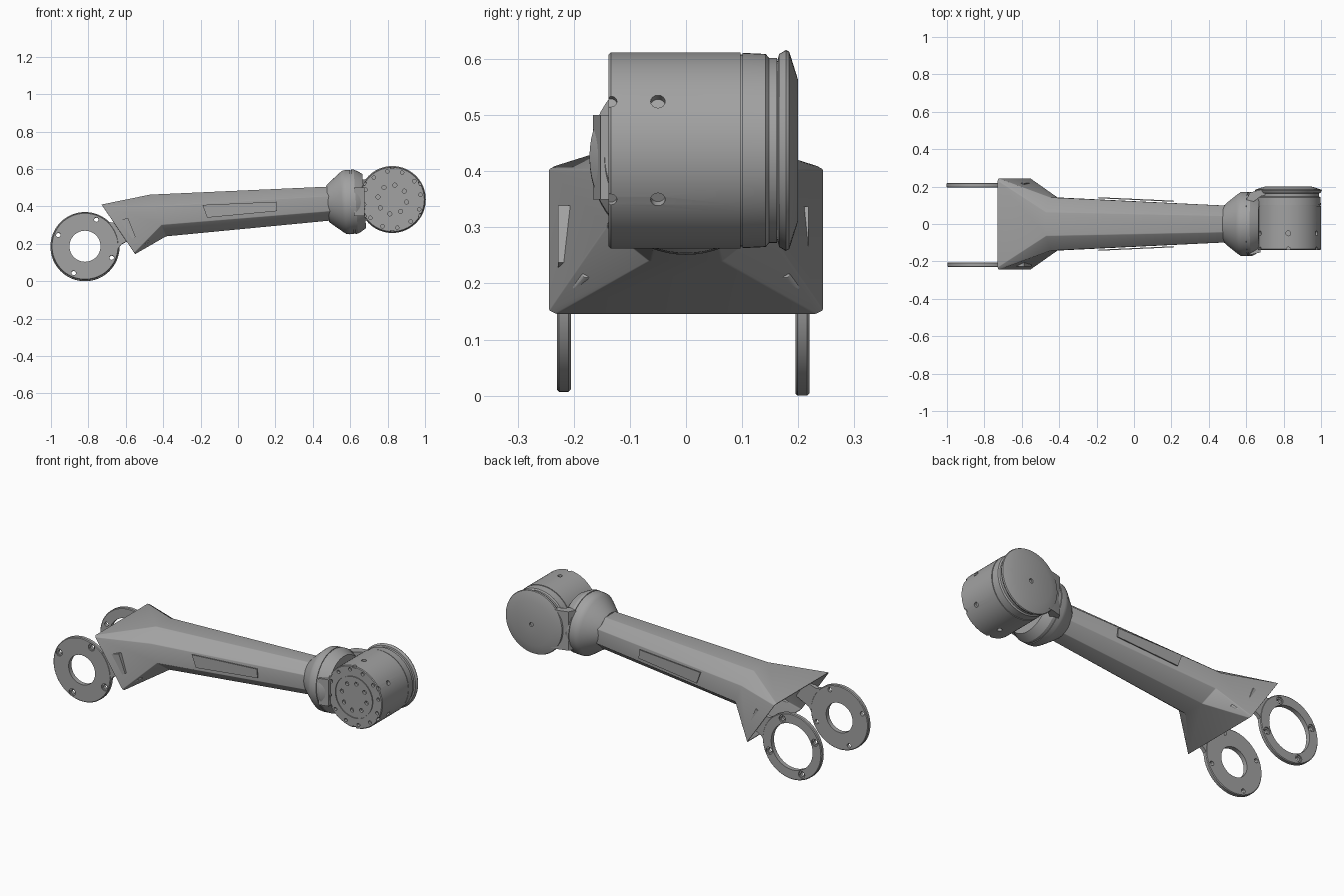
import bpy, bmesh
from math import cos, sin, pi, radians
from mathutils import Vector, Matrix

cube = bpy.data.objects.get("Cube")
if cube:
    bpy.data.objects.remove(cube)

grey = bpy.data.materials.new("machined_grey")
grey.use_nodes = True
tone = (0.36, 0.36, 0.36, 1)
grey.diffuse_color = tone
bsdf = next(n for n in grey.node_tree.nodes if n.type == 'BSDF_PRINCIPLED')
bsdf.inputs["Base Color"].default_value = tone
parts = []
Y = Vector((0, 1, 0))


def finish(name, bm):
    bmesh.ops.recalc_face_normals(bm, faces=bm.faces)
    mesh = bpy.data.meshes.new(name)
    bm.to_mesh(mesh)
    bm.free()
    mesh.materials.append(grey)
    ob = bpy.data.objects.new(name, mesh)
    bpy.context.collection.objects.link(ob)
    parts.append(ob)
    return ob


def bake(ob):
    bpy.context.view_layer.update()
    graph = bpy.context.evaluated_depsgraph_get()
    ob.data = bpy.data.meshes.new_from_object(ob.evaluated_get(graph))
    ob.modifiers.clear()


def lathe(name, profile, origin, axis, closed=False, seg=64):
    """Revolve (radius, height) points about an axis."""
    bm = bmesh.new()
    frame = Matrix.Translation(origin) @ axis.to_track_quat('Z', 'Y').to_matrix().to_4x4()
    vs = [bm.verts.new((r, 0, h)) for r, h in profile]
    pairs = list(zip(vs, vs[1:])) + ([(vs[-1], vs[0])] if closed else [])
    edges = [bm.edges.new(p) for p in pairs]
    bmesh.ops.spin(bm, geom=vs + edges, cent=(0, 0, 0), axis=(0, 0, 1),
                   angle=2 * pi, steps=seg, use_duplicate=False)
    bmesh.ops.remove_doubles(bm, verts=bm.verts, dist=0.0002)
    bm.transform(frame)
    return finish(name, bm)


def prism(name, outline, low, high, place):
    """Extrude a 2D outline; place(a, b, h) gives the 3D point."""
    bm = bmesh.new()
    face = bm.faces.new([bm.verts.new(place(a, b, low)) for a, b in outline])
    ext = bmesh.ops.extrude_face_region(bm, geom=[face])
    shift = Vector(place(0, 0, high)) - Vector(place(0, 0, low))
    bmesh.ops.translate(bm, vec=shift, verts=[v for v in ext['geom'] if isinstance(v, bmesh.types.BMVert)])
    return finish(name, bm)


def drill(ob, spots, axes, radius, length):
    """Cut round holes centred on the given spots."""
    bm = bmesh.new()
    for p, a in zip(spots, axes):
        m = Matrix.Translation(p) @ a.to_track_quat('Z', 'Y').to_matrix().to_4x4()
        bmesh.ops.create_cone(bm, cap_ends=True, segments=16, radius1=radius,
                              radius2=radius, depth=length, matrix=m)
    cutter = finish("hole_cutter", bm)
    parts.remove(cutter)
    cutter.hide_render = True
    mod = ob.modifiers.new("holes", 'BOOLEAN')
    mod.operation, mod.solver, mod.object = 'DIFFERENCE', 'EXACT', cutter
    bake(ob)
    bpy.data.objects.remove(cutter)


def around(centre, radius, y, count, start):
    angles = [radians(start) + 2 * pi * i / count for i in range(count)]
    dirs = [Vector((cos(a), 0, sin(a))) for a in angles]
    return [Vector((centre[0], y, centre[1])) + d * radius for d in dirs], dirs


# Arm body: octagonal sections (top point, bottom point, half width, corner cut)
sections = [((-.73, .41), (-.55, .145), .245, .05),
            ((-.47, .463), (-.385, .24), .142, .55),
            ((.49, .506), (.5, .325), .098, .55)]
bm = bmesh.new()
loops = []
for top, bottom, w, c in sections:
    t, b = Vector((top[0], 0, top[1])), Vector((bottom[0], 0, bottom[1]))
    mid, up = (t + b) / 2, (t - b) / 2
    k = 1 - c
    ring = [(1, k), (k, 1), (-k, 1), (-1, k), (-1, -k), (-k, -1), (k, -1), (1, -k)]
    loops.append([bm.verts.new(mid + up * v + Y * (w * u)) for u, v in ring])
for a, b in zip(loops, loops[1:]):
    for i in range(8):
        j = (i + 1) % 8
        bm.faces.new((a[i], a[j], b[j], b[i]))
mouth = bm.faces.new(loops[0])
bm.faces.new(loops[-1])
bmesh.ops.recalc_face_normals(bm, faces=bm.faces)
bmesh.ops.inset_region(bm, faces=[mouth], thickness=.01)
# Sunken mouth behind the fork
floor = bmesh.ops.extrude_face_region(bm, geom=[mouth])
floor_verts = [v for v in floor['geom'] if isinstance(v, bmesh.types.BMVert)]
bmesh.ops.delete(bm, geom=[mouth], context='FACES_ONLY')
mid = sum((v.co for v in floor_verts), Vector()) / len(floor_verts)
for v in floor_verts:
    v.co = mid + (v.co - mid) * .78 + Vector((.1, 0, .03))
arm = finish("arm_body", bm)
bev = arm.modifiers.new("soft_edges", 'BEVEL')
bev.width, bev.segments, bev.limit_method, bev.angle_limit = .006, 2, 'ANGLE', radians(25)
bake(arm)

# Side panels lying on the flat flanks
for side, label in ((-1, "right"), (1, "left")):
    prism(label + "_side_panel", [(-.19, .408), (.205, .425), (.21, .375), (-.165, .34)], 0, .006,
          lambda a, b, h, s=side: (a, s * (.1285 - .0458 * a + h), b))

# Fork rings with necks
for label, y, out, hole, cz in (("right", -.2175, .18, .083, .187), ("left", .2075, .185, .13, .185)):
    c = (-.818, cz)
    t = .0125
    ring = lathe(label + "_fork_ring",
                 [(hole, -t), (out - .004, -t), (out, -t + .004), (out, t - .004), (out - .004, t), (hole, t)],
                 Vector((c[0], y, c[1])), Y, closed=True)
    spots, dirs = around(c, .155, y, 4, 67)
    drill(ring, spots, [Y] * 4, .012, .1)
    face_y = y + (t if y > 0 else -t)
    spots, dirs = around(c, .155, face_y, 4, 67)
    drill(ring, spots, [Y] * 4, .02, .014)
    along, across = Vector((cos(radians(22)), 0, sin(radians(22)))), Vector((-sin(radians(22)), 0, cos(radians(22))))
    base = Vector((c[0], y, c[1]))
    prism(label + "_fork_neck", [(.145, -.085), (.185, -.062), (.27, -.055), (.27, .055), (.185, .062), (.145, .085)],
          -.011, .011, lambda a, b, h: base + along * a + across * b + Y * h)

# Wrist collar at the arm tip
tilt = radians(4)
lathe("wrist_collar", [(0, -.11), (.098, -.11), (.112, -.095), (.16, -.035), (.17, -.02), (.172, -.005),
                       (.172, .02), (.168, .02), (.168, .025), (.172, .025), (.172, .04), (.16, .062),
                       (.145, .085), (0, .085)], Vector((.59, 0, .423)), Vector((cos(tilt), 0, sin(tilt))))

# Joint housing: main drum with its grooves
hub = (.825, .437)
origin = Vector((hub[0], 0, hub[1]))
drum = lathe("joint_drum", [(0, -.138), (.114, -.138), (.114, -.133), (.118, -.133), (.118, -.138),
                            (.171, -.138), (.175, -.134), (.175, .097), (.171, .097), (.171, .101),
                            (.174, .101), (.172, .142), (.165, .148), (.165, .162), (0, .162)], origin, Y)
for radius, count, start, size in ((.153, 12, 10, .0095), (.078, 8, 35, .011)):
    spots, dirs = around(hub, radius, -.138, count, start)
    drill(drum, spots, [Y] * count, size, .03)
spots, dirs = around(hub, .175, -.05, 6, 30)
drill(drum, spots, dirs, .013, .03)
spots, dirs = around(hub, .175, -.134, 6, 30)
drill(drum, spots, dirs, .011, .02)

# Back cover with its bridge to the collar
cover = lathe("back_cover", [(0, .16), (.15, .16), (.172, .166), (.179, .178), (.176, .184), (.125, .2), (0, .2)],
              origin, Y)
drill(cover, [Vector((.83, .2, .43))], [Y], .012, .02)
prism("cover_bridge", [(.6, .13), (.62, .168), (.67, .182), (.73, .193), (.8, .199), (.8, .16), (.68, .15), (.64, .12)],
      .325, .545, lambda a, b, h: (a, b, h))
# Small clamp on the collar front
prism("collar_clamp", [(.62, -.166), (.675, -.152), (.675, -.12), (.62, -.12)], .35, .5, lambda a, b, h: (a, b, h))

bpy.ops.object.select_all(action='DESELECT')
for ob in parts:
    ob.select_set(True)
bpy.context.view_layer.objects.active = parts[0]
bpy.ops.object.shade_smooth_by_angle(angle=radians(28))
